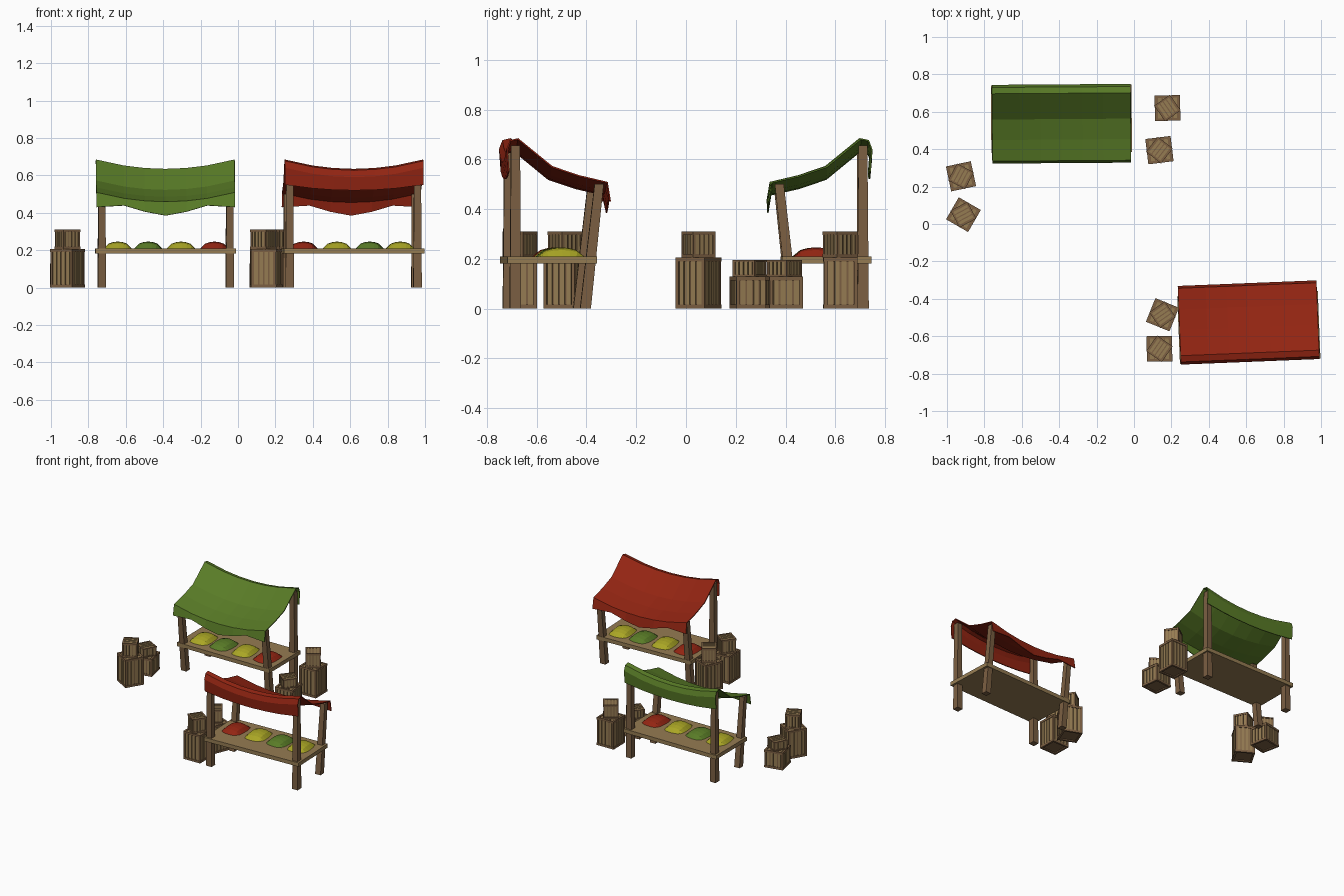
import bpy, bmesh, math
from mathutils import Matrix, Vector

if "Cube" in bpy.data.objects:
    bpy.data.objects.remove(bpy.data.objects["Cube"])


def material(name, rgb):
    m = bpy.data.materials.new(name)
    m.diffuse_color = (*rgb, 1)
    m.use_nodes = True
    m.node_tree.nodes["Principled BSDF"].inputs["Base Color"].default_value = m.diffuse_color
    return m


TAN = material("light wood", (0.30, 0.20, 0.085))
BROWN = material("brown wood", (0.20, 0.115, 0.055))
GREEN = material("leaf green", (0.10, 0.20, 0.02))
RED = material("brick red", (0.29, 0.018, 0.006))
YELLOW = material("yellow", (0.40, 0.38, 0.018))


def finish(name, bm, mat, matrix):
    bmesh.ops.recalc_face_normals(bm, faces=bm.faces)
    me = bpy.data.meshes.new(name)
    bm.to_mesh(me)
    bm.free()
    me.materials.append(mat)
    ob = bpy.data.objects.new(name, me)
    ob.matrix_world = matrix
    bpy.context.collection.objects.link(ob)
    return ob


def box(bm, x0, x1, y0, y1, z0, z1):
    c = ((x0 + x1) / 2, (y0 + y1) / 2, (z0 + z1) / 2)
    s = (x1 - x0, y1 - y0, z1 - z0)
    bmesh.ops.create_cube(bm, size=1, matrix=Matrix.Translation(c) @ Matrix.Diagonal((*s, 1)))


def beam(bm, a, b, wa, wb):
    # tapered square post from a to b
    res = bmesh.ops.create_cube(bm, size=1)
    for v in res["verts"]:
        p, w = (b, wb) if v.co.z > 0 else (a, wa)
        v.co = Vector((p[0] + v.co.x * w, p[1] + v.co.y * w, p[2]))


def grid_mesh(rows):
    bm = bmesh.new()
    vs = [[bm.verts.new(p) for p in r] for r in rows]
    for r0, r1 in zip(vs, vs[1:]):
        for i in range(len(r0) - 1):
            bm.faces.new((r0[i], r0[i + 1], r1[i + 1], r1[i]))
    return bm


def canopy(name, mat, M):
    # side profile: y, z at the ends, sag in the middle
    profile = [(-0.234, 0.43, 0.045), (-0.222, 0.507, 0.05), (-0.11, 0.533, 0.05),
               (0.0, 0.57, 0.05), (0.137, 0.682, 0.05), (0.168, 0.675, 0.05),
               (0.181, 0.64, 0.05), (0.174, 0.55, 0.03)]
    us = [-1, -0.6, -0.3, 0, 0.3, 0.6, 1]
    rows = []
    for j, (y, z, sag) in enumerate(profile):
        row = []
        for u in us:
            drop = sag * (1 - u * u)
            if j == 0:  # wavy front hem
                drop = {1: 0, 0.6: -0.009, 0.3: 0.024, 0: 0.045}[abs(u)]
            row.append((u * 0.371, y, z - drop))
        rows.append(row)
    ob = finish(name, grid_mesh(rows), mat, M)
    mod = ob.modifiers.new("thickness", "SOLIDIFY")
    mod.thickness = 0.006
    mod.offset = 0


def produce_mound(name, mat, M, x, turn):
    # pillow-shaped heap with rounded corners
    n = 6
    rows = []
    for j in range(n + 1):
        v = 2 * j / n - 1
        row = []
        for i in range(n + 1):
            u = 2 * i / n - 1
            k = 1 - 0.16 * u * u * v * v
            h = 0.036 * ((1 - u * u) * (1 - v * v)) ** 0.6
            row.append((u * k * 0.074, v * k * 0.093, h))
        rows.append(row)
    bm = grid_mesh(rows)
    bmesh.ops.contextual_create(bm, geom=[e for e in bm.edges if e.is_boundary])
    finish(name, bm, mat, M @ Matrix.Translation((x, -0.04, 0.21)) @ Matrix.Rotation(math.radians(turn), 4, "Z"))


def stall(prefix, cloth, x, y, deg):
    M = Matrix.Translation((x, y, 0)) @ Matrix.Rotation(math.radians(deg), 4, "Z")
    canopy(prefix + "_canopy", cloth, M)
    # table top
    bm = bmesh.new()
    box(bm, -0.376, 0.376, -0.18, 0.18, 0.182, 0.21)
    finish(prefix + "_table_top", bm, TAN, M)
    # upright back posts and leaning front posts
    for side, sx in (("left", -0.340), ("right", 0.344)):
        bm = bmesh.new()
        beam(bm, (sx, 0.147, 0), (sx, 0.146, 0.655), 0.045, 0.036)
        finish(f"{prefix}_back_post_{side}", bm, BROWN, M)
        bm = bmesh.new()
        beam(bm, (sx, -0.135, 0), (sx, -0.19, 0.50), 0.043, 0.036)
        finish(f"{prefix}_front_post_{side}", bm, BROWN, M)
    # heaps of produce
    heaps = ((-0.255, YELLOW, 3), (-0.092, GREEN, -4), (0.083, YELLOW, 4), (0.262, RED, -3))
    for i, (hx, m, t) in enumerate(heaps):
        produce_mound(f"{prefix}_produce_{i + 1}", m, M, hx, t)


def crate(name, s, h, M):
    a = s / 2
    r = min(0.016, h * 0.13)   # rim height
    p = s * 0.1                # corner post width
    # frame: core, rims and corner posts
    bm = bmesh.new()
    c = a - 0.008
    box(bm, -c, c, -c, c, r * 0.5, h - 0.006)
    for z0 in (0, h - r):
        for q in (-1, 1):
            lo, hi = sorted((q * a, q * (a - p)))
            box(bm, -a, a, lo, hi, z0, z0 + r)
            box(bm, lo, hi, -a + p, a - p, z0, z0 + r)
    for qx in (-1, 1):
        for qy in (-1, 1):
            beam(bm, (qx * (a - p / 2 - 0.001), qy * (a - p / 2 - 0.001), r),
                 (qx * (a - p / 2 - 0.001), qy * (a - p / 2 - 0.001), h - r), p, p)
    finish(name + "_frame", bm, BROWN, M)
    # planks on four sides and the lid
    bm = bmesh.new()
    n = 4
    inner = s - 2 * p
    step = inner / n
    for i in range(n):
        x0 = -inner / 2 + i * step + step * 0.14
        x1 = x0 + step * 0.72
        d = a - 0.003
        for q in (-1, 1):
            lo, hi = sorted((q * d, q * (d - 0.008)))
            box(bm, x0, x1, lo, hi, r, h - r)
            box(bm, lo, hi, x0, x1, r, h - r)
        box(bm, x0, x1, -inner / 2, inner / 2, h - 0.009, h - 0.002)
    finish(name + "_planks", bm, TAN, M)


stall("green_stall", GREEN, -0.388, 0.5625, 0.4)
stall("red_stall", RED, 0.614, -0.553, 182.3)

# crate stacks: x, y, turn of big crate, turn of small crate, height scale
stacks = [(0.179, 0.62, 1, 35, 1.0), (0.136, 0.395, 7, -38, 0.63),
          (-0.925, 0.255, 12, -28, 0.63), (-0.912, 0.05, -30, -62, 1.0),
          (0.152, -0.485, -22, -55, 1.0), (0.136, -0.667, 1, -35, 1.0)]
for i, (x, y, t1, t2, k) in enumerate(stacks):
    for part, s, h, z, t in (("large", 0.136, 0.205 * k, 0, t1), ("small", 0.102, 0.105 * k, 0.205 * k, t2)):
        M = Matrix.Translation((x, y, z)) @ Matrix.Rotation(math.radians(t), 4, "Z")
        crate(f"{part}_crate_{i + 1}", s, h, M)
